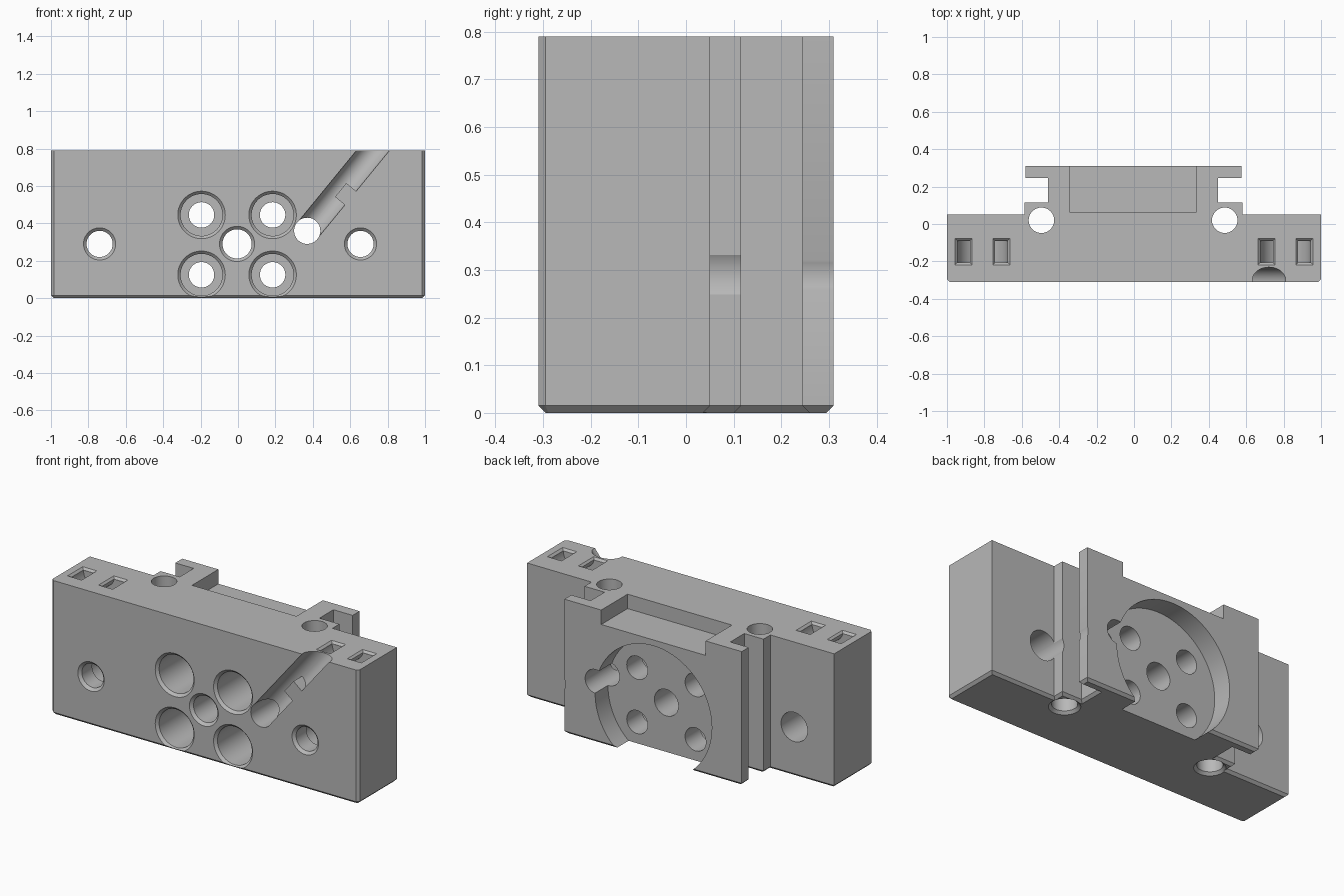
import bpy
import bmesh
from math import pi, cos, sin, atan2
from mathutils import Matrix, Vector

if "Cube" in bpy.data.objects:
    bpy.data.objects.remove(bpy.data.objects["Cube"], do_unlink=True)

HEIGHT, FRONT, BACK, BODY_BACK, EDGE = 0.79, -0.31, 0.31, 0.05, 0.015

grey = bpy.data.materials.new("plain grey")
grey.use_nodes = True
colour = (0.48, 0.48, 0.48, 1)
grey.diffuse_color = colour
grey.node_tree.nodes["Principled BSDF"].inputs["Base Color"].default_value = colour


def make_object(name, bm):
    bmesh.ops.recalc_face_normals(bm, faces=bm.faces[:])
    mesh = bpy.data.meshes.new(name)
    bm.to_mesh(mesh)
    bm.free()
    mesh.materials.append(grey)
    obj = bpy.data.objects.new(name, mesh)
    bpy.context.collection.objects.link(obj)
    return obj


def loft(name, rings, matrix=None):
    """Closed solid through a list of equal-length point rings."""
    bm = bmesh.new()
    loops = [[bm.verts.new(p) for p in ring] for ring in rings]
    count = len(loops[0])
    for a, b in zip(loops, loops[1:]):
        for i in range(count):
            j = (i + 1) % count
            bm.faces.new((a[i], a[j], b[j], b[i]))
    bm.faces.new(loops[0][::-1])
    bm.faces.new(loops[-1])
    if matrix:
        bm.transform(matrix)
    return make_object(name, bm)


def bore(name, steps, matrix, sides=64):
    """Stepped round cutter from (radius, distance along axis) pairs."""
    angles = [2 * pi * i / sides for i in range(sides)]
    return loft(name, [[(r * cos(a), r * sin(a), d) for a in angles]
                       for r, d in steps], matrix)


def box_ring(x, y, half_x, half_y, z):
    return [(x + sx * half_x, y + sy * half_y, z)
            for sx, sy in ((-1, -1), (1, -1), (1, 1), (-1, 1))]


def cut(target, cutter):
    mod = target.modifiers.new("cut", "BOOLEAN")
    mod.operation, mod.solver, mod.object = "DIFFERENCE", "EXACT", cutter
    bpy.ops.object.select_all(action="DESELECT")
    bpy.context.view_layer.objects.active = target
    target.select_set(True)
    bpy.ops.object.modifier_apply(modifier=mod.name)
    bpy.data.objects.remove(cutter, do_unlink=True)


# Distances along this axis run from the front face towards the back
def along_y(x, z):
    return Matrix.Translation((x, 0, z)) @ Matrix.Rotation(-pi / 2, 4, "X")


# Body with rear pad, neck and flange, extruded upwards
profile = [(-1, FRONT + EDGE), (-1 + EDGE, FRONT), (1 - EDGE, FRONT), (1, FRONT + EDGE),
           (1, BODY_BACK), (0.58, BODY_BACK), (0.58, 0.115), (0.45, 0.115),
           (0.45, 0.245), (0.575, 0.245), (0.575, BACK), (-0.58, BACK),
           (-0.58, 0.245), (-0.46, 0.245), (-0.46, 0.115), (-0.585, 0.115),
           (-0.585, BODY_BACK), (-1, BODY_BACK)]
bm = bmesh.new()
base = bm.faces.new([bm.verts.new((x, y, 0)) for x, y in profile])
grown = bmesh.ops.extrude_face_region(bm, geom=[base])
bmesh.ops.translate(bm, vec=(0, 0, HEIGHT),
                    verts=[v for v in grown["geom"] if isinstance(v, bmesh.types.BMVert)])
bmesh.ops.recalc_face_normals(bm, faces=bm.faces[:])
# Chamfered lower rim
rim = [e for e in bm.edges if all(v.co.z < 0.001 for v in e.verts)]
bmesh.ops.bevel(bm, geom=rim, offset=EDGE, segments=1, affect="EDGES")
body = make_object("mounting_block", bm)

# Round recess and top notch in the back
cut(body, bore("recess", [(0.38, 0.19), (0.38, 0.4)], along_y(-0.005, 0.29), 128))
cut(body, loft("notch", [box_ring(-0.005, 0.265, 0.34, 0.2, z) for z in (0.705, 0.9)]))

# Four counterbored holes around the centre
for x in (-0.195, 0.185):
    for z in (0.125, 0.445):
        cut(body, bore("counterbore", [(0.142, FRONT - EDGE), (0.112, FRONT + EDGE),
                                       (0.112, 0.05), (0.068, 0.05), (0.068, 0.4)],
                       along_y(x, z)))

# Centre hole and the two outer bolt holes
cut(body, bore("centre_hole", [(0.11, FRONT - EDGE), (0.078, FRONT + EDGE), (0.078, 0.4)],
               along_y(-0.005, 0.29)))
for x in (-0.74, 0.655):
    cut(body, bore("bolt_hole", [(0.102, FRONT - EDGE), (0.07, FRONT + EDGE),
                                 (0.07, -0.2), (0.086, -0.2), (0.086, 0.4)],
                   along_y(x, 0.29)))

# Vertical rod holes, flared at the bottom
for x in (-0.495, 0.485):
    cut(body, bore("rod_hole", [(0.1, -EDGE), (0.068, EDGE), (0.068, 0.9)],
                   Matrix.Translation((x, 0.02, 0))))

# Cable hole and slanted cable groove, with a retaining tab left standing
start, end = Vector((0.37, -0.3, 0.36)), Vector((0.722, -0.3, HEIGHT))
cut(body, bore("cable_hole", [(0.07, -0.4), (0.07, 0.4)], along_y(start.x, start.z)))
slant = Matrix.Translation(start) @ Matrix.Rotation(atan2(end.x - start.x, end.z - start.z), 4, "Y")
groove = bore("cable_groove", [(0.069, 0), (0.069, 0.8)], slant)
cut(groove, loft("retaining_tab", [box_ring(0.08, 0, 0.08, 0.2, z) for z in (0.235, 0.33)], slant))
cut(body, groove)

# Curved strap channels joining each pair of top pockets
for side in (-1, 1):
    middle = side * 0.81
    arc = [pi * (1 + i / 24) for i in range(25)]
    outline = [(0.135 * cos(a), 0.135 * sin(a)) for a in arc]
    outline = [(-0.135, 0.1)] + outline + [(0.135, 0.1), (0.067, 0.1)]
    outline += [(0.067 * cos(a), 0.067 * sin(a)) for a in reversed(arc)] + [(-0.067, 0.1)]
    cut(body, loft("strap_channel", [[(middle + u, y, HEIGHT + w) for u, w in outline]
                                     for y in (-0.207, -0.09)]))
    for x in (middle - 0.101, middle + 0.101):
        cut(body, loft("pocket_chamfer", [
            box_ring(x, -0.148, 0.034, 0.059, HEIGHT - 0.012),
            box_ring(x, -0.148, 0.058, 0.083, HEIGHT + 0.012)]))

bpy.ops.object.select_all(action="DESELECT")
body.select_set(True)
bpy.context.view_layer.objects.active = body
bpy.ops.object.shade_smooth_by_angle(angle=pi / 6)
